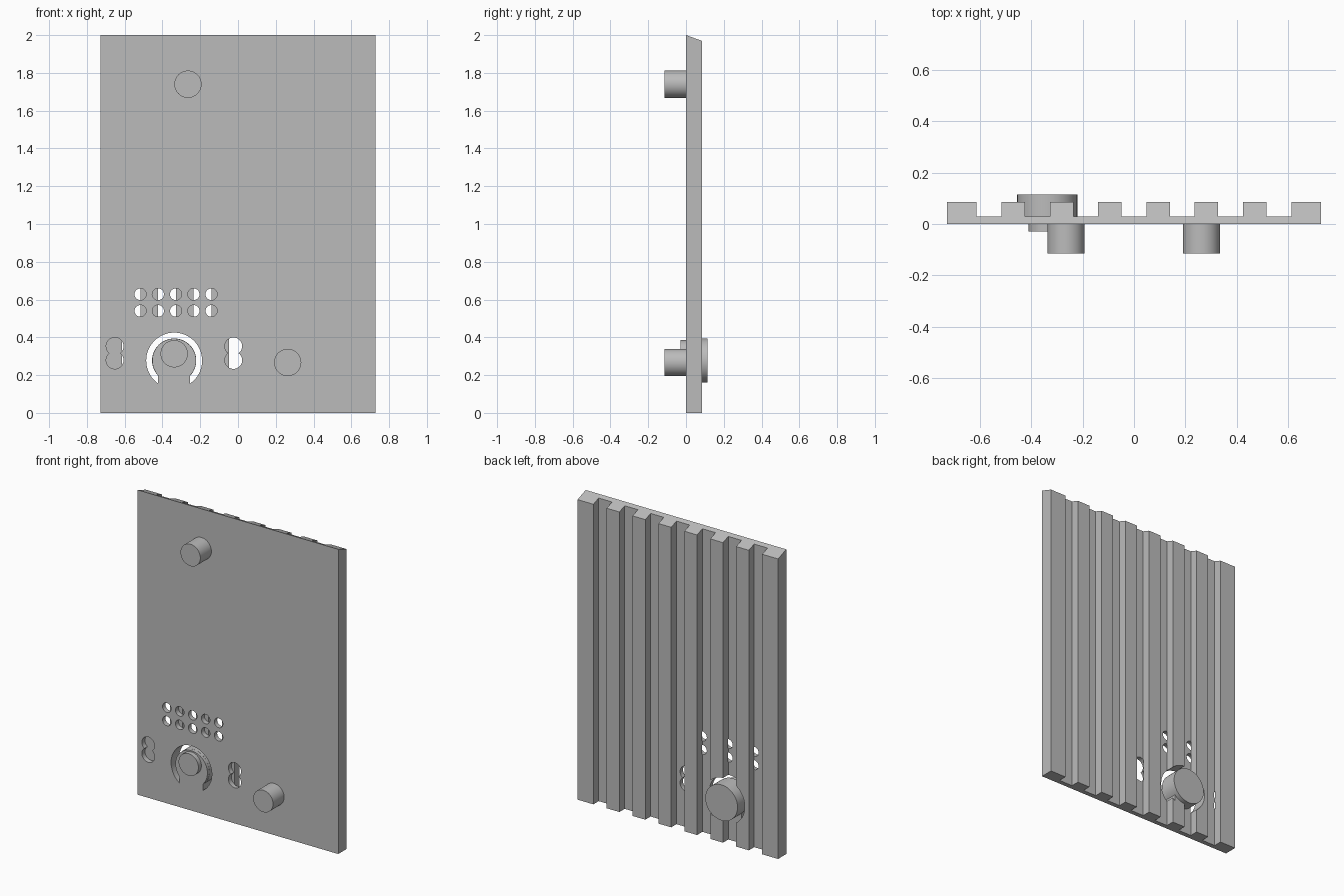
import bpy, bmesh, math
from mathutils import Vector

cube = bpy.data.objects.get("Cube")
if cube:
    bpy.data.objects.remove(cube, do_unlink=True)

grey = bpy.data.materials.new("plain grey")
grey.use_nodes = True
grey.diffuse_color = (0.5, 0.5, 0.5, 1)
grey.node_tree.nodes["Principled BSDF"].inputs["Base Color"].default_value = (0.5, 0.5, 0.5, 1)


def prisms(name, outlines, direction, start):
    """Extrude closed 3D outlines along a direction into one object."""
    bm = bmesh.new()
    for outline in outlines:
        face = bm.faces.new([bm.verts.new(Vector(p) + Vector(start)) for p in outline])
        ext = bmesh.ops.extrude_face_region(bm, geom=[face])
        moved = [v for v in ext["geom"] if isinstance(v, bmesh.types.BMVert)]
        bmesh.ops.translate(bm, verts=moved, vec=direction)
    bmesh.ops.recalc_face_normals(bm, faces=bm.faces[:])
    mesh = bpy.data.meshes.new(name)
    bm.to_mesh(mesh)
    bm.free()
    mesh.materials.append(grey)
    obj = bpy.data.objects.new(name, mesh)
    bpy.context.collection.objects.link(obj)
    return obj


def arc(x, z, r, a0, a1, n):
    return [(x + r * math.cos(a0 + (a1 - a0) * i / n), 0,
             z + r * math.sin(a0 + (a1 - a0) * i / n)) for i in range(n + 1)]


def circle(x, z, r, n=48):
    return arc(x, z, r, 0, math.tau, n)[:-1]


def smooth(obj):
    bpy.ops.object.select_all(action="DESELECT")
    obj.select_set(True)
    bpy.context.view_layer.objects.active = obj
    bpy.ops.object.shade_smooth_by_angle(angle=math.radians(30))


def pin(name, x, z, r, y0, y1):
    smooth(prisms(name, [circle(x, z, r)], (0, y1 - y0, 0), (0, y0, 0)))


def figure_eight(x, z, r=0.046, half=0.037):
    a = math.asin(half / r)
    upper = arc(x, z + half, r, -a, math.pi + a, 28)
    lower = arc(x, z - half, r, math.pi - a, math.tau + a, 28)
    return upper + lower[1:-1]


# Ribbed plate with a sloping top
HALF, FLOOR, DEPTH = 0.728, 0.03, 0.085
profile = [(-HALF, 0, 0), (HALF, 0, 0), (HALF, DEPTH, 0)]
for i in range(3, -4, -1):
    right, left = i * 0.188 + 0.048, i * 0.188 - 0.048
    if i == 3:
        right = 0.613
    if i == -3:
        left = -0.613
    profile += [(right, DEPTH, 0), (right, FLOOR, 0), (left, FLOOR, 0), (left, DEPTH, 0)]
profile.append((-HALF, DEPTH, 0))
plate = prisms("ribbed_plate", [profile], (0, 0, 2), (0, 0, 0))
for v in plate.data.vertices:
    if v.co.z > 1:
        v.co.z -= 0.36 * v.co.y

# Cutters: small holes and keyholes in the skin, C slot right through
KX, KZ, CUT = -0.338, 0.277, 0.085
holes = [circle(-0.517 + 0.094 * i, z, 0.031, 32) for i in range(5) for z in (0.54, 0.628)]
holes += [figure_eight(x, 0.316) for x in (-0.652, -0.024)]
hole_cutter = prisms("hole_cutter", holes, (0, 0.082, 0), (0, -0.05, 0))


def open_ring(r):
    a = math.asin(CUT / r)
    return arc(KX, KZ, r, -math.pi / 2 + a, math.pi * 1.5 - a, 48)


slot = open_ring(0.148) + open_ring(0.116)[::-1]
slot_cutter = prisms("slot_cutter", [slot], (0, 0.3, 0), (0, -0.1, 0))

bpy.context.view_layer.objects.active = plate
for cutter in (hole_cutter, slot_cutter):
    cutter.hide_render = True
    mod = plate.modifiers.new(cutter.name, "BOOLEAN")
    mod.operation, mod.solver, mod.object = "DIFFERENCE", "EXACT", cutter
    bpy.ops.object.modifier_apply(modifier=mod.name)
    bpy.data.objects.remove(cutter, do_unlink=True)
smooth(plate)

# Push button on its flexible tongue, and locating pins
pin("button_disc", KX, KZ, 0.117, 0.02, 0.115)
pin("button_nub", KX, 0.313, 0.072, -0.03, 0.01)
pin("upper_pin", -0.265, 1.74, 0.072, -0.115, 0.01)
pin("lower_pin", 0.263, 0.267, 0.072, -0.115, 0.01)
